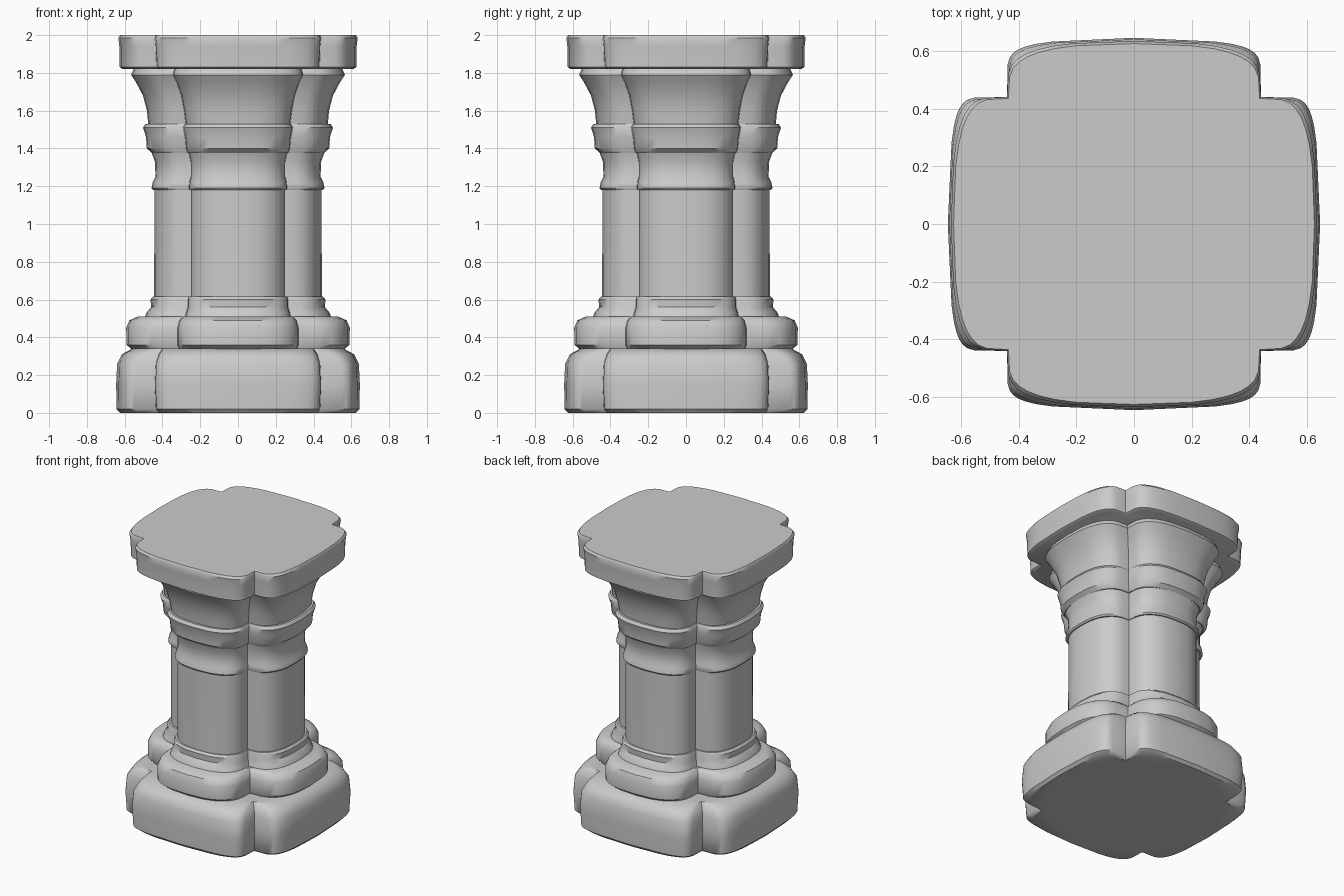
import bpy, bmesh, math

cube = bpy.data.objects.get("Cube")
if cube:
    bpy.data.objects.remove(cube)

stone = bpy.data.materials.new("grey_stone")
stone.use_nodes = True
stone.diffuse_color = (0.6, 0.6, 0.6, 1)
stone.node_tree.nodes["Principled BSDF"].inputs["Base Color"].default_value = (0.6, 0.6, 0.6, 1)

STEPS = 16


def outline(reach, notch, power):
    """Four-lobed outline: small power gives boxy lobes, near 1 gives round lobes."""
    points = []
    for quarter in range(4):
        turn = quarter * math.pi / 2
        for i in range(STEPS):
            a = -math.pi / 2 + math.pi * i / STEPS
            s = math.copysign(abs(math.sin(a)) ** power, a)
            c = max(math.cos(a), 0) ** power if i else 0
            x = notch + (reach - notch) * c * (1 - 0.14 * s * s)
            y = notch * s
            points.append((x * math.cos(turn) - y * math.sin(turn),
                           x * math.sin(turn) + y * math.cos(turn)))
    return points


def block(name, rings):
    """Closed stone block lofted through rings of (height, reach, notch, power)."""
    bm = bmesh.new()
    loops = [[bm.verts.new((x, y, z)) for x, y in outline(r, n, p)]
             for z, r, n, p in rings]
    count = len(loops[0])
    for low, high in zip(loops, loops[1:]):
        for i in range(count):
            j = (i + 1) % count
            bm.faces.new((low[i], low[j], high[j], high[i]))
    bm.faces.new(loops[0][::-1])
    bm.faces.new(loops[-1])
    mesh = bpy.data.meshes.new(name)
    bm.to_mesh(mesh)
    bm.free()
    obj = bpy.data.objects.new(name, mesh)
    mesh.materials.append(stone)
    bpy.context.collection.objects.link(obj)
    bpy.ops.object.select_all(action="DESELECT")
    obj.select_set(True)
    bpy.context.view_layer.objects.active = obj
    bpy.ops.object.shade_smooth_by_angle(angle=math.radians(40))
    return obj


# Plinth and base mouldings
block("plinth", [(0, 0.625, 0.42, 0.4), (0.02, 0.643, 0.435, 0.3), (0.15, 0.645, 0.44, 0.27),
                 (0.26, 0.64, 0.435, 0.3), (0.31, 0.615, 0.42, 0.4), (0.34, 0.56, 0.4, 0.5)])
block("base_torus", [(0.335, 0.56, 0.31, 0.6), (0.36, 0.59, 0.32, 0.55), (0.45, 0.592, 0.32, 0.55),
                     (0.49, 0.575, 0.31, 0.6), (0.51, 0.53, 0.29, 0.6)])
block("base_collar", [(0.5, 0.495, 0.28, 0.65), (0.53, 0.485, 0.275, 0.65), (0.56, 0.46, 0.265, 0.65),
                      (0.6, 0.463, 0.265, 0.65), (0.615, 0.45, 0.26, 0.65)])

# Clustered shaft
block("shaft", [(0.6, 0.445, 0.25, 0.7), (0.9, 0.443, 0.25, 0.7), (1.19, 0.443, 0.25, 0.7)])

# Neck mouldings and flared capital
block("neck_collar", [(1.18, 0.45, 0.255, 0.65), (1.19, 0.458, 0.26, 0.65), (1.22, 0.452, 0.257, 0.65),
                      (1.25, 0.437, 0.25, 0.65), (1.33, 0.44, 0.25, 0.65), (1.385, 0.46, 0.262, 0.65)])
block("neck_band", [(1.375, 0.455, 0.265, 0.6), (1.4, 0.483, 0.275, 0.6), (1.46, 0.487, 0.28, 0.6),
                    (1.51, 0.503, 0.29, 0.6), (1.53, 0.49, 0.28, 0.6)])
block("capital", [(1.52, 0.475, 0.275, 0.62), (1.6, 0.482, 0.285, 0.6), (1.68, 0.503, 0.3, 0.6),
                  (1.75, 0.54, 0.325, 0.58), (1.79, 0.566, 0.345, 0.58), (1.805, 0.56, 0.34, 0.58),
                  (1.825, 0.55, 0.335, 0.58)])

# Top slab
block("top_slab", [(1.82, 0.61, 0.42, 0.5), (1.83, 0.626, 0.432, 0.45), (1.94, 0.628, 0.435, 0.45),
                   (1.985, 0.634, 0.44, 0.45), (2.0, 0.625, 0.435, 0.48)])
